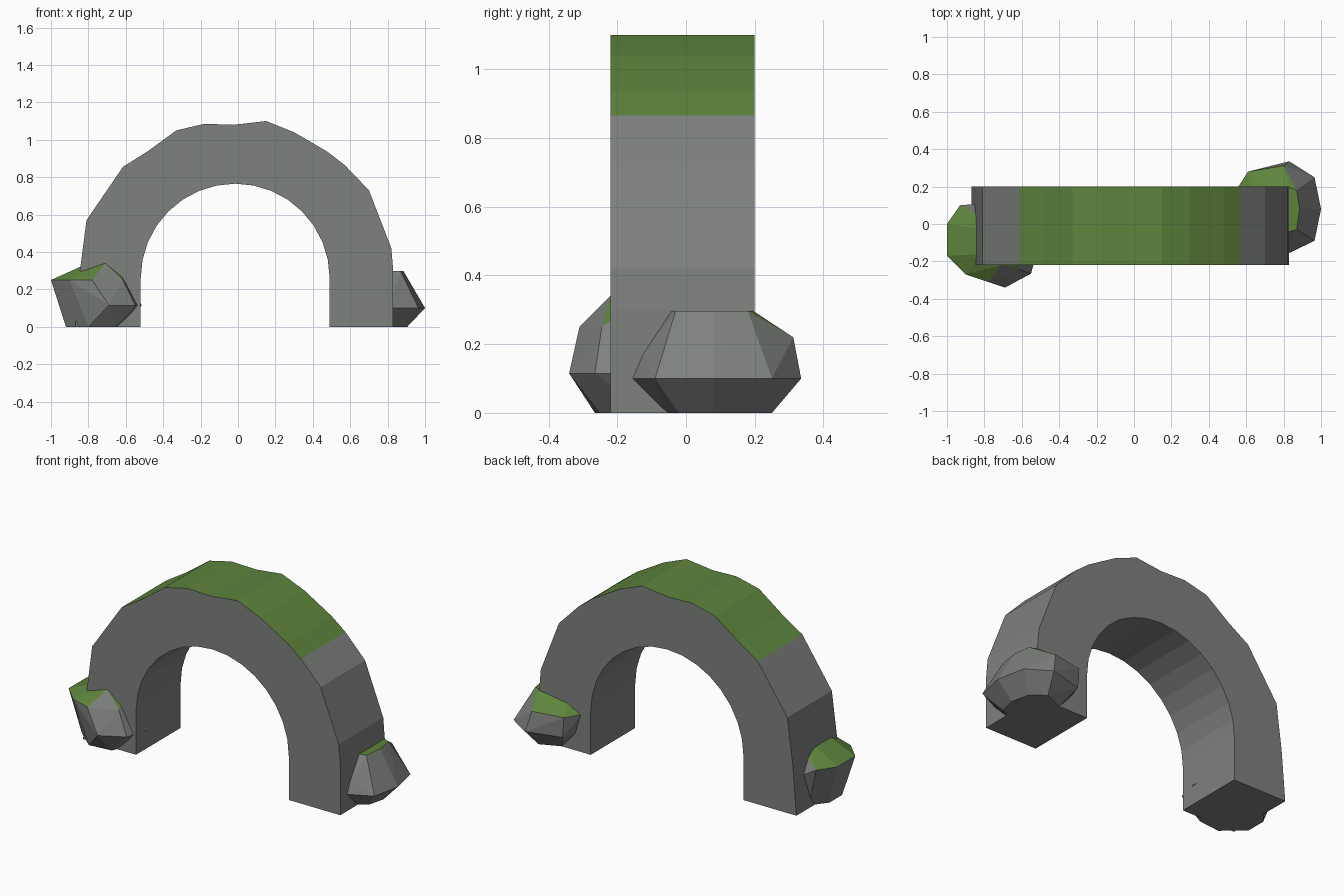
import bpy, bmesh, math
from mathutils import Vector


def material(name, color):
    m = bpy.data.materials.new(name)
    m.diffuse_color = (*color, 1)
    return m


stone = material("grey stone", (0.21, 0.22, 0.21))
moss = material("green moss", (0.11, 0.23, 0.045))


def finish(name, bm, is_moss):
    bmesh.ops.recalc_face_normals(bm, faces=bm.faces)
    bm.normal_update()
    for f in bm.faces:
        f.material_index = int(is_moss(f))
    mesh = bpy.data.meshes.new(name)
    bm.to_mesh(mesh)
    bm.free()
    mesh.materials.append(stone)
    mesh.materials.append(moss)
    ob = bpy.data.objects.new(name, mesh)
    bpy.context.collection.objects.link(ob)
    return ob


def rock(name, points):
    # faceted boulder: hull of a few corners, moss on the upward facets
    bm = bmesh.new()
    for p in points:
        bm.verts.new(p)
    res = bmesh.ops.convex_hull(bm, input=bm.verts)
    loose = [v for v in bm.verts if not v.link_faces]
    bmesh.ops.delete(bm, geom=loose, context='VERTS')
    bmesh.ops.dissolve_limit(bm, angle_limit=math.radians(3),
                             verts=bm.verts, edges=bm.edges)
    return finish(name, bm, lambda f: f.normal.z > 0.65)


# Arch: weathered outer edge, round inner opening
outer = [(-0.87, 0), (-0.845, 0.3), (-0.81, 0.57), (-0.615, 0.855),
         (-0.48, 0.94), (-0.33, 1.05), (-0.18, 1.085), (-0.02, 1.08),
         (0.15, 1.10), (0.30, 1.04), (0.48, 0.935), (0.57, 0.865),
         (0.70, 0.73), (0.82, 0.42), (0.83, 0.30), (0.83, 0)]
inner = [(0.49, 0)]
for i in range(17):
    a = math.pi * i / 16
    inner.append((-0.015 + 0.505 * math.cos(a), 0.26 + 0.505 * math.sin(a)))
inner.append((-0.52, 0))

bm = bmesh.new()
face = bm.faces.new([bm.verts.new((x, -0.22, z)) for x, z in outer + inner])
ext = bmesh.ops.extrude_face_region(bm, geom=[face], use_keep_orig=True)
bmesh.ops.translate(bm, vec=Vector((0, 0.42, 0)),
                    verts=[g for g in ext["geom"] if isinstance(g, bmesh.types.BMVert)])
finish("stone_arch", bm,
       lambda f: f.normal.z > 0.3 and f.calc_center_median().z > 0.85
       and abs(f.normal.y) < 0.5 and -0.6 < f.calc_center_median().x < 0.56)

# Boulder at the left foot
rock("left_boulder", [
    (-0.93, 0.10, 0.25), (-1.0, 0.0, 0.25), (-1.0, -0.17, 0.25),
    (-0.90, -0.27, 0.25), (-0.78, -0.31, 0.25), (-0.615, -0.245, 0.25),
    (-0.69, -0.34, 0.115), (-0.55, -0.265, 0.115), (-0.515, -0.13, 0.115),
    (-0.56, 0.04, 0.115), (-0.70, 0.12, 0.115),
    (-0.71, -0.22, 0.34), (-0.80, -0.16, 0.34), (-0.80, -0.03, 0.34),
    (-0.70, -0.02, 0.34), (-0.65, -0.12, 0.34),
    (-0.92, -0.04, 0), (-0.92, -0.16, 0), (-0.80, -0.265, 0),
    (-0.66, -0.25, 0), (-0.60, -0.12, 0), (-0.68, 0.03, 0), (-0.85, 0.05, 0)])

# Boulder at the right foot
rock("right_boulder", [
    (0.83, 0.335, 0.10), (0.965, 0.25, 0.10), (1.0, 0.08, 0.10),
    (0.965, -0.09, 0.10), (0.83, -0.155, 0.10), (0.62, -0.10, 0.10),
    (0.55, 0.08, 0.10), (0.62, 0.28, 0.10),
    (0.80, 0.312, 0.22), (0.61, 0.28, 0.22), (0.555, 0.195, 0.22),
    (0.83, -0.125, 0.17),
    (0.83, 0.195, 0.297), (0.87, 0.18, 0.297), (0.885, 0.08, 0.297),
    (0.87, -0.03, 0.297), (0.80, -0.05, 0.297), (0.68, 0.0, 0.297),
    (0.66, 0.15, 0.297),
    (0.80, 0.25, 0), (0.88, 0.19, 0), (0.905, 0.08, 0), (0.88, -0.02, 0),
    (0.80, -0.07, 0), (0.68, -0.03, 0), (0.64, 0.08, 0), (0.68, 0.20, 0)])
